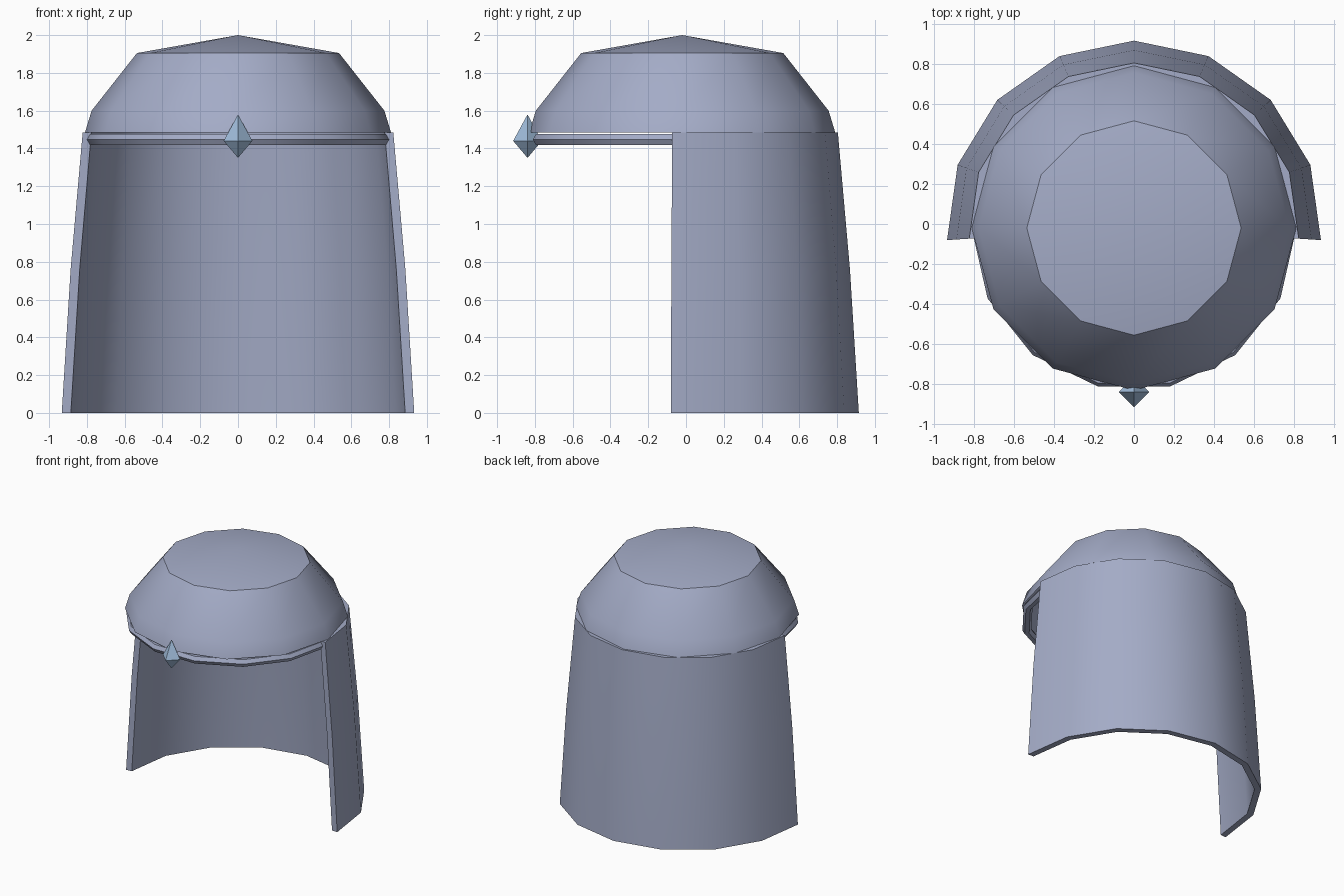
import bpy, bmesh, math

if "Cube" in bpy.data.objects:
    bpy.data.objects.remove(bpy.data.objects["Cube"])

CY = -0.02  # shared axis of dome, band and drape


def material(name, rgb):
    m = bpy.data.materials.new(name)
    m.diffuse_color = (*rgb, 1)
    m.use_nodes = True
    m.node_tree.nodes["Principled BSDF"].inputs["Base Color"].default_value = m.diffuse_color
    return m


cloth = material("grey blue cloth", (0.37, 0.41, 0.57))
crystal = material("pale blue gem", (0.37, 0.53, 0.74))


def lathe(name, profile, segments, mat, start=0.0, sweep=360.0, center=(0, CY),
          closed_profile=False, smooth=None):
    """Sweep (radius, z) points around a vertical axis."""
    full = sweep >= 360
    bm = bmesh.new()
    rings = []
    for i in range(segments if full else segments + 1):
        a = math.radians(start + sweep * i / segments)
        rings.append([bm.verts.new((center[0] + r * math.cos(a),
                                    center[1] + r * math.sin(a), z)) for r, z in profile])
    n = len(profile)
    for i in range(segments):
        a, b = rings[i], rings[(i + 1) % len(rings)]
        for j in range(n if closed_profile else n - 1):
            k = (j + 1) % n
            bm.faces.new((a[j], b[j], b[k], a[k]))
    if not full and closed_profile:
        bm.faces.new(rings[0])
        bm.faces.new(rings[-1][::-1])
    # merge points on the axis
    bmesh.ops.remove_doubles(bm, verts=bm.verts, dist=1e-4)
    bmesh.ops.dissolve_degenerate(bm, edges=bm.edges, dist=1e-5)
    bmesh.ops.recalc_face_normals(bm, faces=bm.faces)
    mesh = bpy.data.meshes.new(name)
    bm.to_mesh(mesh)
    bm.free()
    mesh.materials.append(mat)
    ob = bpy.data.objects.new(name, mesh)
    bpy.context.collection.objects.link(ob)
    if smooth:
        bpy.ops.object.select_all(action='DESELECT')
        ob.select_set(True)
        bpy.context.view_layer.objects.active = ob
        bpy.ops.object.shade_smooth_by_angle(angle=math.radians(smooth))
    return ob


# Faceted cap covering the crown
lathe("dome", [(0.81, 1.485), (0.775, 1.60), (0.535, 1.905), (0, 2.0)], 12, cloth, smooth=35)

# Cloth hanging round the back and sides, with thickness
lathe("drape", [(0.935, 0), (0.888, 0.76), (0.824, 1.485),
                (0.778, 1.485), (0.84, 0.76), (0.887, 0)],
      8, cloth, start=-3.7, sweep=187.4, closed_profile=True, smooth=35)

# Hexagonal-section ring below the dome
hexagon = [(0.778 + 0.033 * math.cos(math.radians(60 * k)),
            1.447 + 0.033 * math.sin(math.radians(60 * k))) for k in range(6)]
lathe("headband", hexagon, 14, cloth, closed_profile=True, smooth=35)

# Pointed gem on the brow
lathe("gem", [(0, 1.35), (0.076, 1.44), (0, 1.58)], 4, crystal, center=(0, -0.839))
